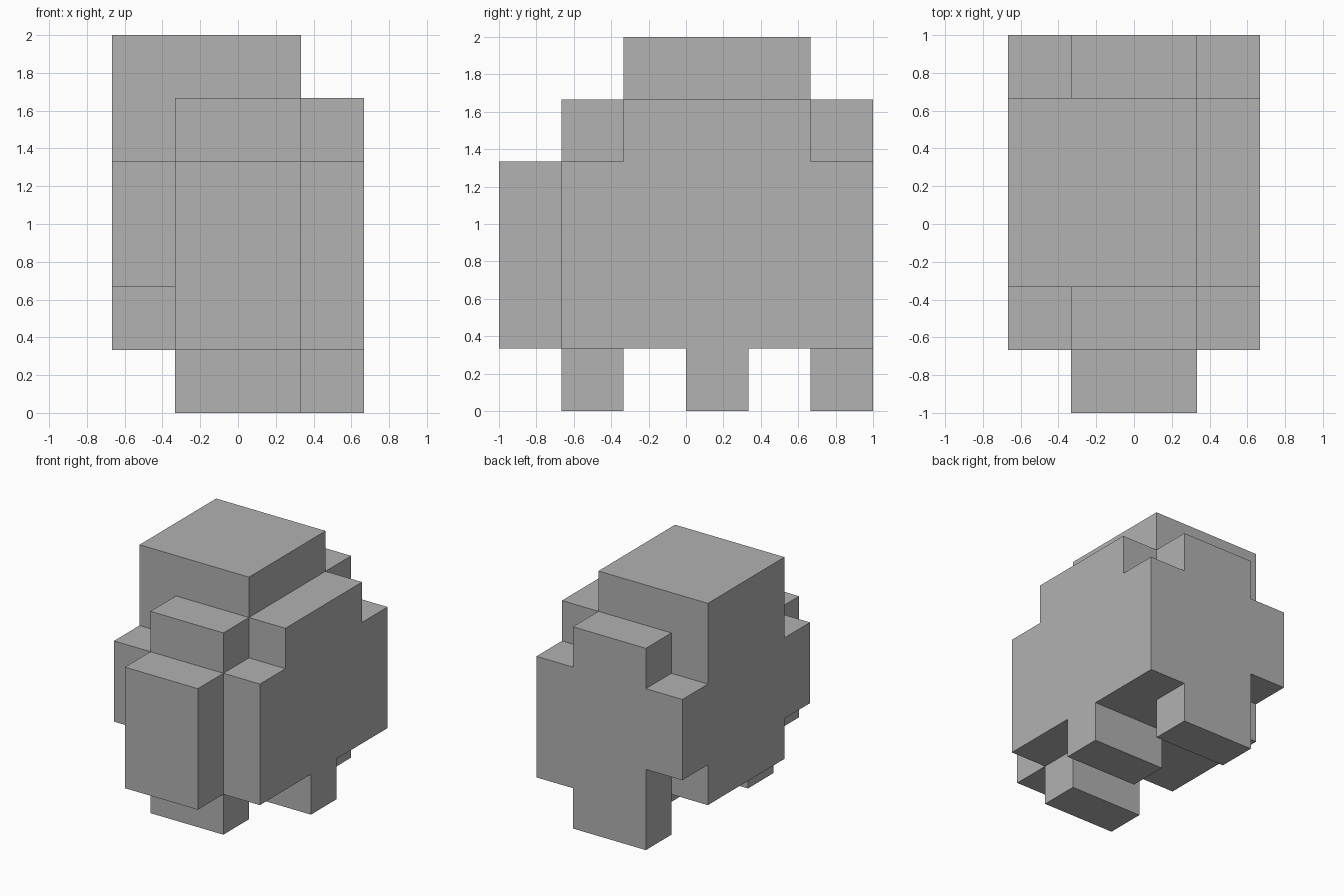
import bpy
import bmesh
from mathutils import Vector

UNIT = 1 / 3  # edge of one building block

if "Cube" in bpy.data.objects:
    bpy.data.objects.remove(bpy.data.objects["Cube"], do_unlink=True)

# Single flat colour
grey = bpy.data.materials.new("light_grey")
grey.use_nodes = True
colour = (0.445, 0.445, 0.445, 1)
grey.diffuse_color = colour
grey.node_tree.nodes["Principled BSDF"].inputs["Base Color"].default_value = colour


def block(name, x, y, z):
    """Box spanning the given ranges, counted in blocks."""
    low, high = (Vector(corner) * UNIT for corner in zip(x, y, z))
    bm = bmesh.new()
    bmesh.ops.create_cube(bm, size=1)
    for v in bm.verts:
        v.co = (low + high) / 2 + v.co * (high - low)
    mesh = bpy.data.meshes.new(name)
    bm.to_mesh(mesh)
    bm.free()
    mesh.materials.append(grey)
    bpy.context.collection.objects.link(bpy.data.objects.new(name, mesh))


# Tall core, topped by the raised crown
block("body", (-2, 1), (-1, 2), (1, 6))

# Left flank with its stepped shoulder
block("left_flank", (1, 2), (-2, 3), (1, 4))
block("left_shoulder", (1, 2), (-1, 2), (4, 5))

# Matching front and back layers, each with a leg and a right corner
for side, y in (("front", (-2, -1)), ("back", (2, 3))):
    block(side + "_panel", (-1, 1), y, (1, 5))
    block(side + "_right_corner", (-2, -1), y, (2, 4))
    block(side + "_leg", (-1, 1), y, (0, 1))

# Protruding front plate and offset middle leg
block("front_plate", (-1, 1), (-3, -2), (1, 4))
block("middle_leg", (0, 2), (0, 1), (0, 1))
